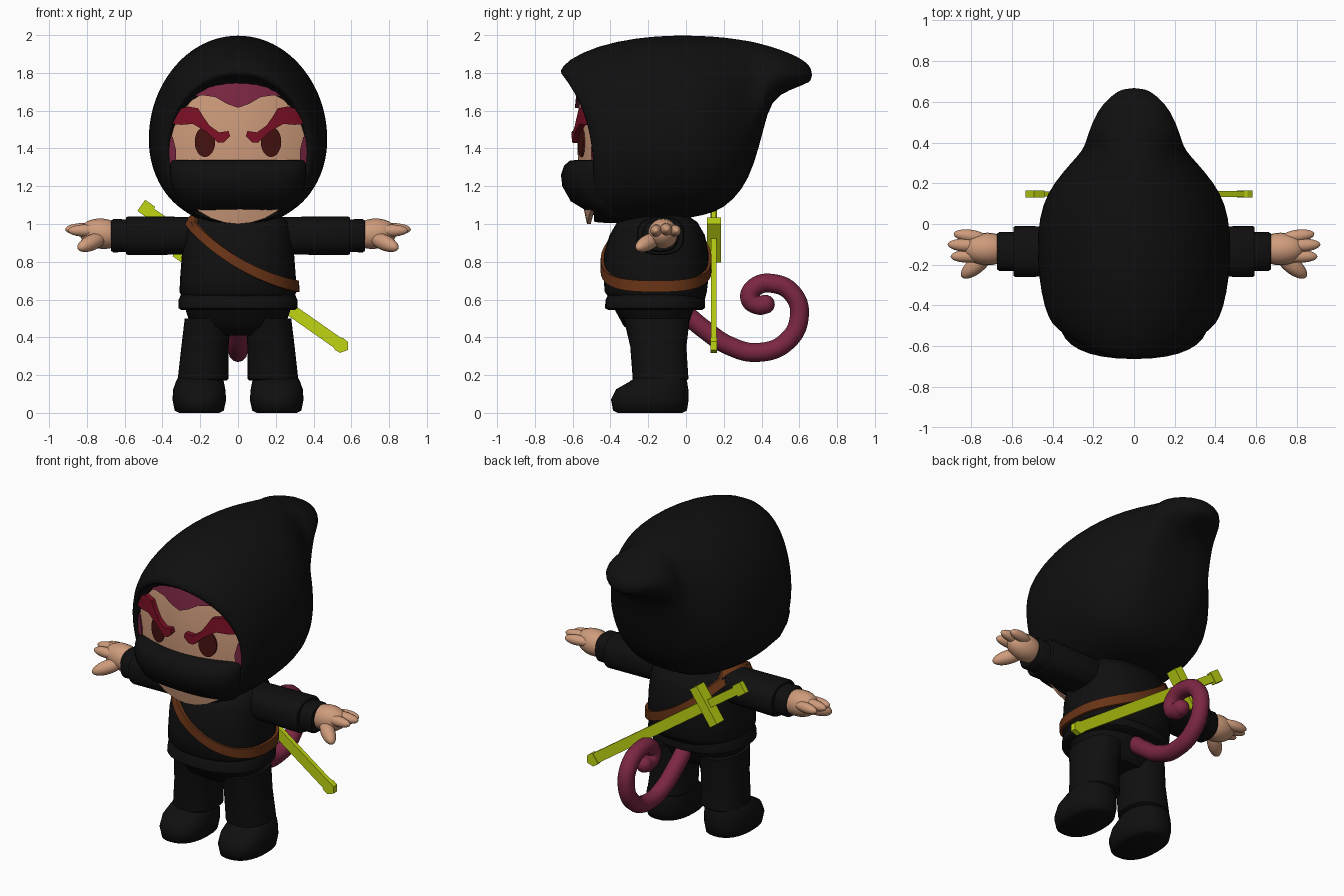
import bpy, bmesh
from math import sin, cos, pi, radians
from mathutils import Vector, Matrix

cube = bpy.data.objects.get("Cube")
if cube:
    bpy.data.objects.remove(cube)


def material(name, rgb):
    m = bpy.data.materials.new(name)
    m.use_nodes = True
    m.diffuse_color = (*rgb, 1)
    bsdf = next(n for n in m.node_tree.nodes if n.type == 'BSDF_PRINCIPLED')
    bsdf.inputs["Base Color"].default_value = (*rgb, 1)
    bsdf.inputs["Roughness"].default_value = 0.8
    return m


BLACK = material("black cloth", (.005, .005, .005))
SKIN = material("skin", (.62, .33, .2))
BROWN = material("brown leather", (.14, .034, .008))
PLUM = material("plum fur", (.2, .02, .055))
RED = material("dark red", (.2, .005, .018))
EYE = material("eye maroon", (.06, .006, .005))
LIME = material("lime metal", (.52, .66, .006))


def finish(name, bm, mat, mirror=False, subsurf=0, angle=45):
    bmesh.ops.recalc_face_normals(bm, faces=bm.faces)
    me = bpy.data.meshes.new(name)
    bm.to_mesh(me)
    bm.free()
    me.materials.append(mat)
    for p in me.polygons:
        p.use_smooth = True
    me.set_sharp_from_angle(angle=radians(angle))
    ob = bpy.data.objects.new(name, me)
    bpy.context.collection.objects.link(ob)
    if mirror:
        ob.modifiers.new("Mirror", 'MIRROR').use_mirror_merge = False
    if subsurf:
        mod = ob.modifiers.new("Smooth", 'SUBSURF')
        mod.levels = mod.render_levels = subsurf
    return ob


def power(v, e):
    return abs(v) ** e * (1 if v >= 0 else -1)


def loft(name, rings, mat, loop=False, **kw):
    """Skin a list of equal rings; cap the ends or close the loop."""
    bm = bmesh.new()
    vs = [[bm.verts.new(p) for p in r] for r in rings]
    n = len(vs[0])
    pairs = list(zip(vs, vs[1:])) + ([(vs[-1], vs[0])] if loop else [])
    for a, b in pairs:
        for i in range(n):
            j = (i + 1) % n
            bm.faces.new((a[i], a[j], b[j], b[i]))
    if not loop:
        bm.faces.new(vs[0])
        bm.faces.new(vs[-1])
    return finish(name, bm, mat, **kw)


def z_ring(z, cx, hx, y0, y1, e=.85, n=32):
    angles = [2 * pi * i / n for i in range(n)]
    return [Vector((cx + hx * power(cos(t), e),
                    (y0 + y1) / 2 + (y1 - y0) / 2 * power(sin(t), e), z)) for t in angles]


def z_loft(name, rings, mat=BLACK, **kw):
    loft(name, [z_ring(*r) for r in rings], mat, **kw)


def prism(name, outline, thick, mat, matrix):
    bm = bmesh.new()
    f = bm.faces.new([bm.verts.new((s, -thick, w)) for s, w in outline])
    ext = bmesh.ops.extrude_face_region(bm, geom=[f])["geom"]
    bmesh.ops.translate(bm, vec=(0, 2 * thick, 0),
                        verts=[v for v in ext if isinstance(v, bmesh.types.BMVert)])
    bm.transform(matrix)
    finish(name, bm, mat, angle=20)


# Hood: oval sections from the opening back to the drooping tip
def hood_ring(yc, lean, zc, up, down, hw, n=40):
    out = []
    for i in range(n):
        t = 2 * pi * i / n
        c, s = cos(t), sin(t)
        z = zc + (up if s > 0 else down) * s
        x = hw * power(c, 1 if s > 0 else .75)
        out.append((x, yc - lean * .64 * max(0, z - 1.15) ** 3, z))
    return out


HOOD = [(-.38, 1, 1.4, .36, .36, .345), (-.485, 1, 1.4, .385, .375, .363),
        (-.497, 1, 1.4, .405, .39, .382), (-.45, .75, 1.42, .45, .415, .425),
        (-.33, .45, 1.44, .505, .44, .457), (-.2, .15, 1.45, .54, .445, .473),
        (-.05, 0, 1.45, .552, .43, .477), (.1, 0, 1.45, .547, .405, .45),
        (.2, 0, 1.46, .53, .38, .395), (.3, 0, 1.5, .475, .32, .31),
        (.36, 0, 1.58, .385, .27, .252), (.41, 0, 1.7, .25, .2, .235),
        (.45, 0, 1.77, .17, .11, .222), (.55, 0, 1.8, .105, .09, .185),
        (.63, 0, 1.8, .065, .06, .115), (.668, 0, 1.79, .03, .03, .05)]
loft("hood", [hood_ring(*r) for r in HOOD], BLACK, subsurf=1, angle=180)


# Face and the pieces lying on its curved surface
def face_y(x, z):
    return -.575 + .75 * x * x + .25 * (z - 1.45) ** 2


def face_plate(name, outline, mat, lift, back=.02, mirror=True):
    bm = bmesh.new()
    bm.faces.new([bm.verts.new((x, 0, z)) for x, z in outline])
    for axis, lo in (((1, 0, 0), -.4), ((0, 0, 1), 1.0)):
        for k in range(1, 17):
            bmesh.ops.bisect_plane(bm, geom=bm.verts[:] + bm.edges[:] + bm.faces[:],
                                   plane_co=Vector(axis) * (lo + .05 * k + .003), plane_no=axis)
    for v in bm.verts:
        v.co.y = face_y(v.co.x, v.co.z) - lift
    ext = bmesh.ops.extrude_face_region(bm, geom=bm.faces[:])["geom"]
    bmesh.ops.translate(bm, vec=(0, lift + back, 0),
                        verts=[v for v in ext if isinstance(v, bmesh.types.BMVert)])
    finish(name, bm, mat, mirror=mirror)


def oval(cx, cz, rx, rz, n=32):
    return [(cx + rx * cos(2 * pi * i / n), cz + rz * sin(2 * pi * i / n)) for i in range(n)]


face_plate("face", oval(0, 1.4, .373, .4), SKIN, 0, mirror=False)
face_plate("eyes", oval(.175, 1.435, .054, .08), EYE, .008)
face_plate("eyebrows", [(.042, 1.465), (.075, 1.432), (.105, 1.43), (.17, 1.49), (.24, 1.53),
                        (.3, 1.525), (.355, 1.53), (.34, 1.58), (.31, 1.61), (.265, 1.622),
                        (.21, 1.612), (.185, 1.57), (.15, 1.52), (.1, 1.485), (.05, 1.492)],
           RED, .032)
half_hair = [(.06, 1.637), (.12, 1.672), (.19, 1.682), (.27, 1.665), (.24, 1.72), (.12, 1.78)]
face_plate("hair", [(0, 1.615)] + half_hair + [(0, 1.8)] +
           [(-x, z) for x, z in reversed(half_hair)], PLUM, .02, mirror=False)
face_plate("sideburns", [(.33, 1.31), (.328, 1.39), (.345, 1.46), (.372, 1.47), (.372, 1.31)],
           PLUM, .01)

# Mask over the lower face
z_loft("mask", [(z, 0, hw, front, -.3) for z, hw, front in
                [(1.03, .22, -.46), (1.06, .27, -.51), (1.12, .32, -.61), (1.2, .35, -.655),
                 (1.26, .362, -.662), (1.31, .362, -.645), (1.335, .355, -.615), (1.34, .33, -.57)]],
       angle=70)

# Torso, hem and hips
TORSO = [(.6, 0, .29, -.4, .1), (.64, 0, .31, -.43, .11), (.72, 0, .306, -.437, .12),
         (.84, 0, .297, -.435, .12), (.94, 0, .288, -.405, .1), (1.01, 0, .275, -.365, .06),
         (1.05, 0, .21, -.3, 0)]
z_loft("torso", TORSO, angle=180)
z_loft("jacket_hem", [(.545, 0, .3, -.41, .085), (.555, 0, .316, -.43, .1),
                      (.6, 0, .314, -.425, .1), (.63, 0, .3, -.41, .095)])
z_loft("hips", [(.41, 0, .16, -.26, -.03), (.46, 0, .25, -.33, .01), (.57, 0, .285, -.39, .05)])


# Shoulder strap follows the torso surface in a slanted loop
def torso_at(z):
    for a, b in zip(TORSO, TORSO[1:]):
        if z <= b[0]:
            f = max(0, (z - a[0]) / (b[0] - a[0]))
            return [p + (q - p) * f for p, q in zip(a, b)]
    return TORSO[-1]


strap = []
for i in range(64):
    t = 2 * pi * i / 64
    u = power(cos(t), .85)
    z = .855 - .185 * u - .06 * (1 - u * u)
    section = []
    for dz, off in ((-.03, -.015), (-.03, .016), (.03, .016), (.03, -.015)):
        _, _, hx, y0, y1 = torso_at(z + dz)
        section.append(((hx + off) * u,
                        (y0 + y1) / 2 + ((y1 - y0) / 2 + off) * power(sin(t), .85), z + dz))
    strap.append(section)
loft("shoulder_strap", strap, BROWN, loop=True)

# Legs and shoes
z_loft("legs", [(.172, .185, .125, -.27, .004), (.18, .185, .134, -.282, .013),
                (.35, .175, .125, -.295, .002), (.5, .16, .122, -.33, .02)], mirror=True)
z_loft("shoes", [(0, .205, .105, -.36, -.02), (.012, .205, .13, -.386, .005),
                 (.07, .205, .142, -.397, .014), (.125, .205, .138, -.37, .012),
                 (.165, .202, .127, -.3, .006), (.2, .2, .11, -.25, -.01)],
       mirror=True, angle=70)


# Sleeves and cuffs run along x
def x_loft(name, rings):
    out = []
    for x, hy, hz in rings:
        out.append([(x, -.135 + p.x, .938 + p.y) for p in z_ring(0, 0, hy, -hz, hz, .8)])
    loft(name, out, BLACK, mirror=True)


x_loft("sleeves", [(.15, .115, .095), (.3, .12, .1), (.58, .126, .103), (.592, .12, .097)])
x_loft("cuffs", [(.55, .094, .086), (.66, .096, .088), (.672, .088, .08)])

# Hands: palm, fingers and thumb as stretched balls
bm = bmesh.new()
for a, b, r in [((.6, -.125, .935), (.84, -.12, .962), .08),
                ((.72, -.07, .965), (.885, -.048, .965), .031),
                ((.72, -.11, .972), (.915, -.1, .972), .033),
                ((.72, -.155, .965), (.9, -.16, .965), .032),
                ((.7, -.14, .935), (.845, -.26, .87), .042)]:
    a, b = Vector(a), Vector(b)
    d = b - a
    bmesh.ops.create_uvsphere(bm, u_segments=20, v_segments=12, radius=1,
                              matrix=Matrix.LocRotScale((a + b) / 2, d.to_track_quat('Z', 'Y'),
                                                        Vector((r, r, d.length / 2))))
finish("hands", bm, SKIN, mirror=True, angle=180)

# Sword slung across the back
slung = Matrix.Translation((-.5, .147, 1.09)) @ Matrix.Rotation(radians(35), 4, 'Y')


def bar(name, s0, s1, hw, thick):
    prism(name, [(s0, -hw), (s1, -hw), (s1, hw), (s0, hw)], thick, LIME, slung)


bar("sword_pommel", -.015, .05, .036, .017)
bar("sword_grip", .04, .32, .025, .013)
bar("sword_guard", .275, .335, .125, .037)
bar("sword_blade", .32, 1.28, .032, .014)
prism("sword_tip", [(1.25, -.032), (1.265, -.038), (1.295, -.036), (1.32, 0),
                    (1.295, .036), (1.265, .038), (1.25, .032)], .018, LIME, slung)

# Curled tail
path = [(-.03, .55), (.1, .44), (.23, .355), (.38, .32), (.53, .375), (.6, .51),
        (.565, .63), (.46, .685), (.365, .665), (.338, .605), (.385, .57), (.42, .575)]
curve = bpy.data.curves.new("tail_path", 'CURVE')
curve.dimensions = '3D'
curve.bevel_depth = .05
curve.bevel_resolution = 4
curve.use_fill_caps = True
spline = curve.splines.new('BEZIER')
spline.bezier_points.add(len(path) - 1)
for p, (y, z) in zip(spline.bezier_points, path):
    p.co = (0, y, z)
    p.handle_left_type = p.handle_right_type = 'AUTO'
guide = bpy.data.objects.new("tail_path", curve)
bpy.context.collection.objects.link(guide)
bm = bmesh.new()
bm.from_mesh(bpy.data.meshes.new_from_object(
    guide.evaluated_get(bpy.context.evaluated_depsgraph_get())))
bpy.data.objects.remove(guide)
bmesh.ops.create_uvsphere(bm, u_segments=20, v_segments=12, radius=.05,
                          matrix=Matrix.Translation((0, *path[-1])))
finish("tail", bm, PLUM)
